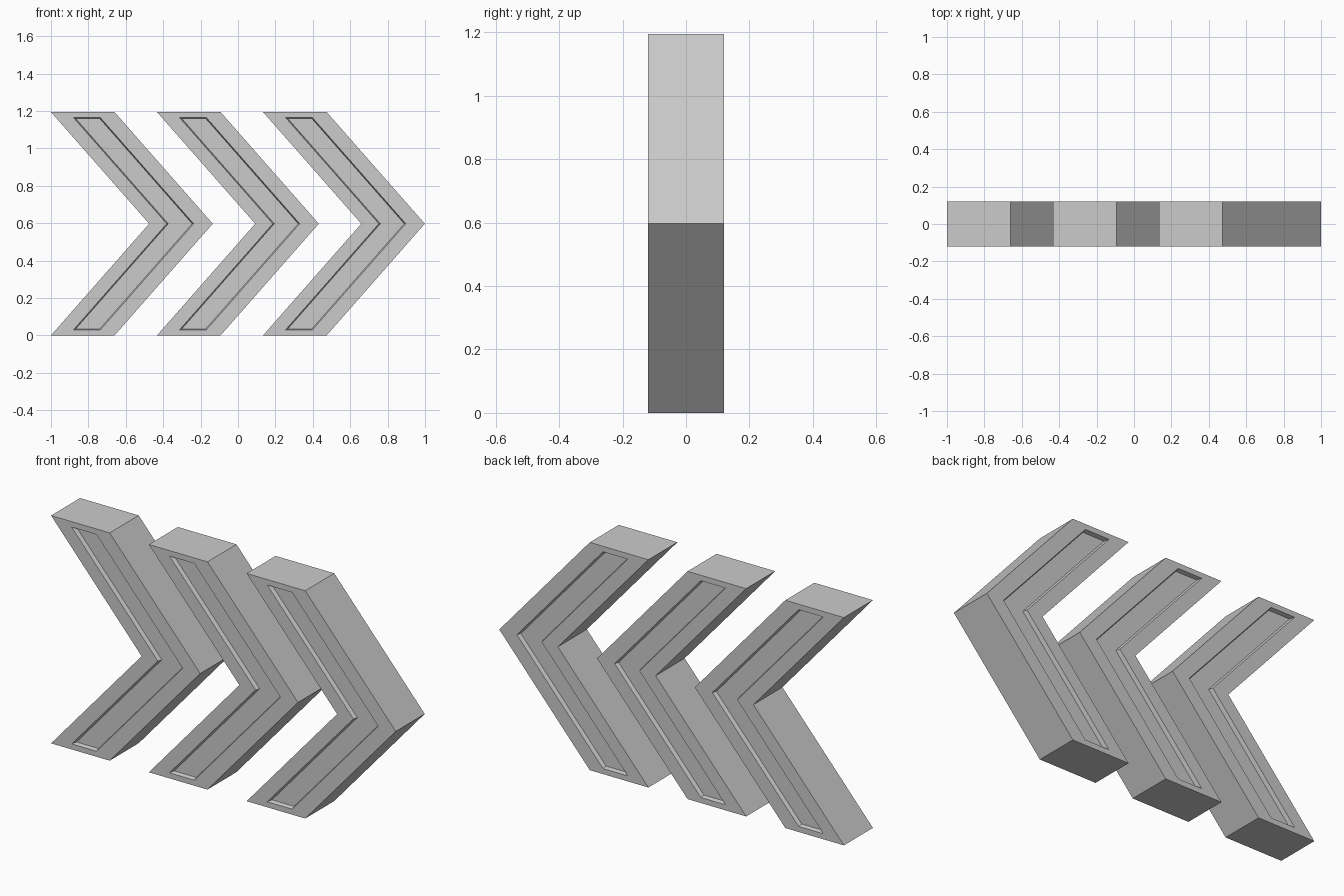
import bpy, bmesh

if "Cube" in bpy.data.objects:
    bpy.data.objects.remove(bpy.data.objects["Cube"])

HEIGHT, HALF_DEPTH, PITCH = 1.194, 0.12, 0.567
MID = HEIGHT / 2
SLOPE = 0.525 / MID          # sideways run of an arm per unit of height


def chevron(left, width, margin):
    """Six (x, z) points; left is the end-line x extended to z = 0."""
    a = left + SLOPE * margin
    tip = left + SLOPE * MID
    return [(a, margin), (a + width, margin), (tip + width, MID),
            (a + width, HEIGHT - margin), (a, HEIGHT - margin), (tip, MID)]


panel_mat = bpy.data.materials.new("light_panel")
panel_mat.diffuse_color = (0.9, 0.89, 0.9, 1)
panel_mat.use_nodes = True
panel_mat.node_tree.nodes["Principled BSDF"].inputs["Base Color"].default_value = panel_mat.diffuse_color
body_mat = bpy.data.materials.new("grey_body")
body_mat.diffuse_color = (0.55, 0.55, 0.55, 1)
body_mat.use_nodes = True
body_mat.node_tree.nodes["Principled BSDF"].inputs["Base Color"].default_value = body_mat.diffuse_color


def build_arrow(name, x0):
    outer = chevron(x0, 0.34, 0)
    rim = chevron(x0 + 0.094, 0.144, 0.029)
    floor = chevron(x0 + 0.102, 0.128, 0.034)
    d, r = HALF_DEPTH, HALF_DEPTH - 0.022
    # Loops from the front recess, round the outside, to the back recess
    loops = [(floor, -r), (rim, -d), (outer, -d), (outer, d), (rim, d), (floor, r)]

    bm = bmesh.new()
    rings = [[bm.verts.new((x, y, z)) for x, z in pts] for pts, y in loops]
    for a, b in zip(rings, rings[1:]):
        for i in range(6):
            j = (i + 1) % 6
            bm.faces.new((a[i], a[j], b[j], b[i]))
    # Recessed panels, two quads each
    for ring in (rings[0], rings[-1]):
        for ids in ((0, 1, 2, 5), (5, 2, 3, 4)):
            bm.faces.new([ring[i] for i in ids]).material_index = 1
    bmesh.ops.recalc_face_normals(bm, faces=bm.faces)

    mesh = bpy.data.meshes.new(name)
    bm.to_mesh(mesh)
    bm.free()
    mesh.materials.append(body_mat)
    mesh.materials.append(panel_mat)
    bpy.context.collection.objects.link(bpy.data.objects.new(name, mesh))


# Three chevrons in a row
for k, side in enumerate(("left", "middle", "right")):
    build_arrow(side + "_chevron", -1 + k * PITCH)
